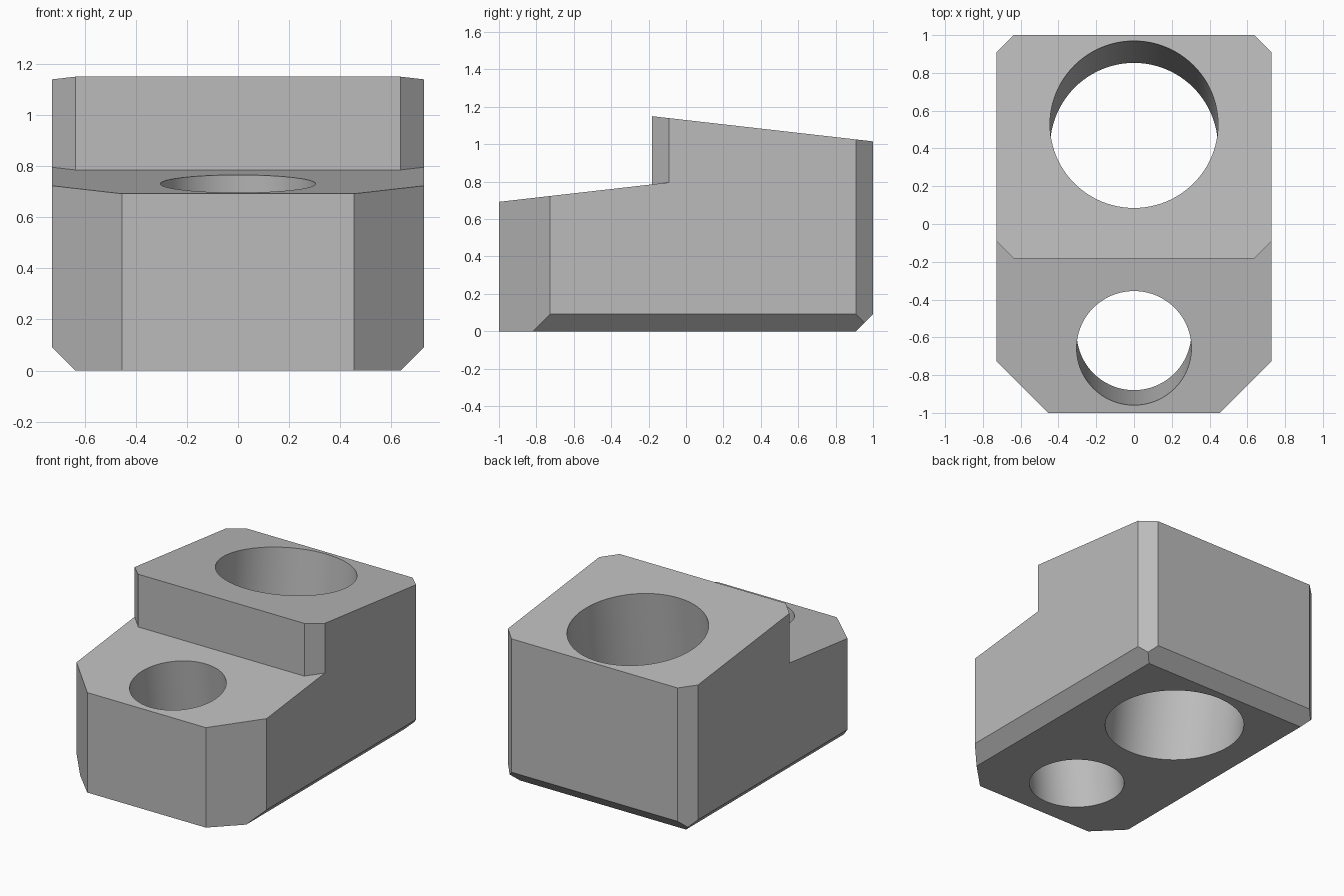
import bpy, bmesh, math
from mathutils import Vector

cube = bpy.data.objects.get("Cube")
if cube:
    bpy.data.objects.remove(cube, do_unlink=True)

W, D = 0.728, 1.0      # half width, half depth
C = 0.092              # small chamfer
F = 0.274              # front corner chamfer
STEP_Y = -0.183        # front of the raised rear part
SLOPE = 0.114          # both top faces lean away from the step
FRONT_Z, TOP_Z = 0.692, 1.15

grey = bpy.data.materials.new("plain grey")
grey.use_nodes = True
colour = (0.5, 0.5, 0.5, 1)
grey.diffuse_color = colour
grey.node_tree.nodes["Principled BSDF"].inputs["Base Color"].default_value = colour


def add_object(name, bm):
    bmesh.ops.recalc_face_normals(bm, faces=bm.faces)
    mesh = bpy.data.meshes.new(name)
    bm.to_mesh(mesh)
    bm.free()
    mesh.materials.append(grey)
    obj = bpy.data.objects.new(name, mesh)
    bpy.context.collection.objects.link(obj)
    return obj


def prism(outline, floor, roof):
    """Extrude an xy outline between two height functions of y."""
    bm = bmesh.new()
    low = [bm.verts.new((x, y, floor(y))) for x, y in outline]
    high = [bm.verts.new((x, y, roof(y))) for x, y in outline]
    bm.faces.new(low)
    bm.faces.new(high)
    n = len(outline)
    for i in range(n):
        j = (i + 1) % n
        bm.faces.new((low[i], low[j], high[j], high[i]))
    return bm


def lower_top(y):
    return FRONT_Z + SLOPE * (y + D)


def upper_top(y):
    return TOP_Z - SLOPE * (y - STEP_Y)


# Body: eight-sided block with a sloping roof
half = [(W - F, -D), (W, -D + F), (W, D - C), (W - C, D)]
outline = half + [(-x, y) for x, y in reversed(half)]
bm = prism(outline, lambda y: 0, upper_top)

# Chamfers along the bottom of the sides and back
for point, normal in (((W - C, 0, 0), (1, 0, -1)),
                      ((C - W, 0, 0), (-1, 0, -1)),
                      ((0, D - C, 0), (0, 1, -1))):
    cut = bmesh.ops.bisect_plane(bm, geom=bm.verts[:] + bm.edges[:] + bm.faces[:],
                                 dist=1e-5, plane_co=point, plane_no=normal,
                                 clear_outer=True)
    edges = [e for e in cut["geom_cut"] if isinstance(e, bmesh.types.BMEdge)]
    bmesh.ops.contextual_create(bm, geom=edges)
body = add_object("stepped_block", bm)

# Step cutter, leaving the rear part with chamfered front corners
reach = 0.3
half = [(W + reach, -D - reach), (W + reach, STEP_Y + C + reach), (W - C, STEP_Y)]
outline = half + [(-x, y) for x, y in reversed(half)]
cutters = [add_object("step_cutter", prism(outline, lower_top, lambda y: 2))]


# Round holes, each square to its own sloping top
def hole_cutter(name, y, z, radius, lean):
    bm = bmesh.new()
    bmesh.ops.create_cone(bm, cap_ends=True, segments=96,
                          radius1=radius, radius2=radius, depth=4)
    obj = add_object(name, bm)
    obj.location = (0, y, z)
    obj.rotation_euler.x = -math.atan(lean)
    return obj


cutters.append(hole_cutter("large_hole_cutter", 0.527, upper_top(0.527), 0.445, SLOPE))
cutters.append(hole_cutter("small_hole_cutter", -0.657, lower_top(-0.657), 0.304, -SLOPE))

bpy.ops.object.select_all(action='DESELECT')
body.select_set(True)
bpy.context.view_layer.objects.active = body
for cutter in cutters:
    cutter.hide_render = True
    mod = body.modifiers.new(cutter.name, 'BOOLEAN')
    mod.operation = 'DIFFERENCE'
    mod.solver = 'EXACT'
    mod.object = cutter
    bpy.ops.object.modifier_apply(modifier=mod.name)
    bpy.data.objects.remove(cutter, do_unlink=True)

bpy.ops.object.shade_smooth_by_angle(angle=math.radians(30))
